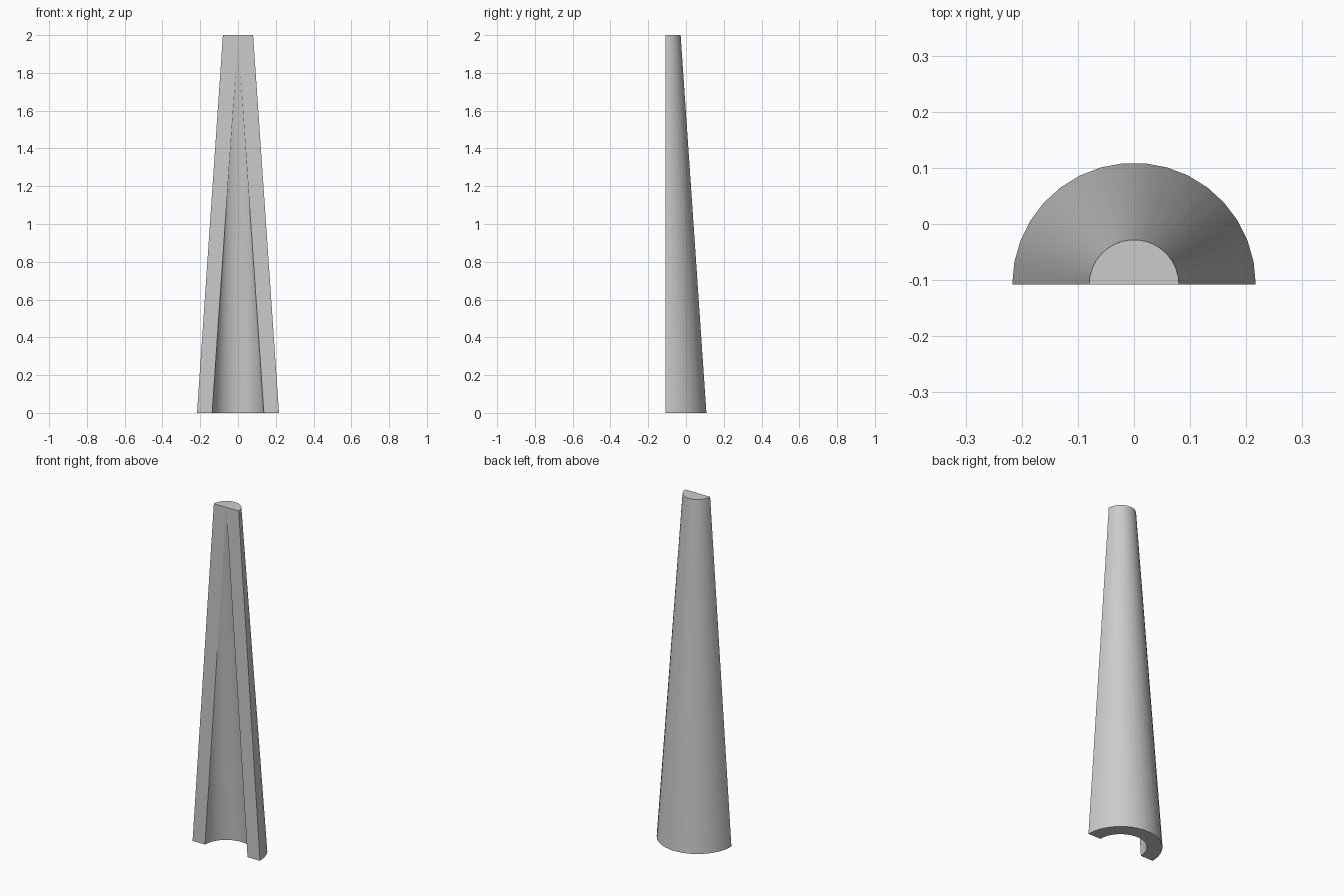
import bpy, bmesh
from math import pi, cos, sin

cube = bpy.data.objects.get("Cube")
if cube:
    bpy.data.objects.remove(cube, do_unlink=True)

SEGMENTS = 17
FRONT_Y = -0.108
HEIGHT = 2.0
APEX_Z = 1.985

grey = bpy.data.materials.new("plain grey")
grey.use_nodes = True
colour = (0.6, 0.6, 0.6, 1)
grey.diffuse_color = colour
grey.node_tree.nodes["Principled BSDF"].inputs["Base Color"].default_value = colour

bm = bmesh.new()


def half_ring(radius, z):
    """Half circle of vertices, from the left edge round the back to the right."""
    angles = [pi * i / SEGMENTS for i in range(SEGMENTS + 1)]
    return [bm.verts.new((radius * cos(a), FRONT_Y + radius * sin(a), z)) for a in angles]


outer_low = half_ring(0.217, 0)
outer_high = half_ring(0.08, HEIGHT)
inner_low = half_ring(0.137, 0)
apex = bm.verts.new((0, FRONT_Y, APEX_Z))

# Outer wall, conical hollow and bottom rim
for i in range(SEGMENTS):
    j = i + 1
    bm.faces.new((outer_low[i], outer_low[j], outer_high[j], outer_high[i])).smooth = True
    bm.faces.new((inner_low[j], inner_low[i], apex)).smooth = True
    bm.faces.new((outer_low[j], outer_low[i], inner_low[i], inner_low[j]))

# Top cap and the flat front on both sides of the hollow
bm.faces.new(outer_high)
top_mid = bm.verts.new((0, FRONT_Y, HEIGHT))
for end in (0, -1):
    bm.faces.new((outer_low[end], outer_high[end], top_mid, apex, inner_low[end]))
bmesh.ops.recalc_face_normals(bm, faces=bm.faces[:])

mesh = bpy.data.meshes.new("half_cone_shell")
bm.to_mesh(mesh)
bm.free()
mesh.materials.append(grey)
shell = bpy.data.objects.new("half_cone_shell", mesh)
bpy.context.collection.objects.link(shell)

# Smooth walls with crisp rims
bpy.context.view_layer.objects.active = shell
shell.select_set(True)
bpy.ops.object.shade_smooth_by_angle(angle=pi / 6)
